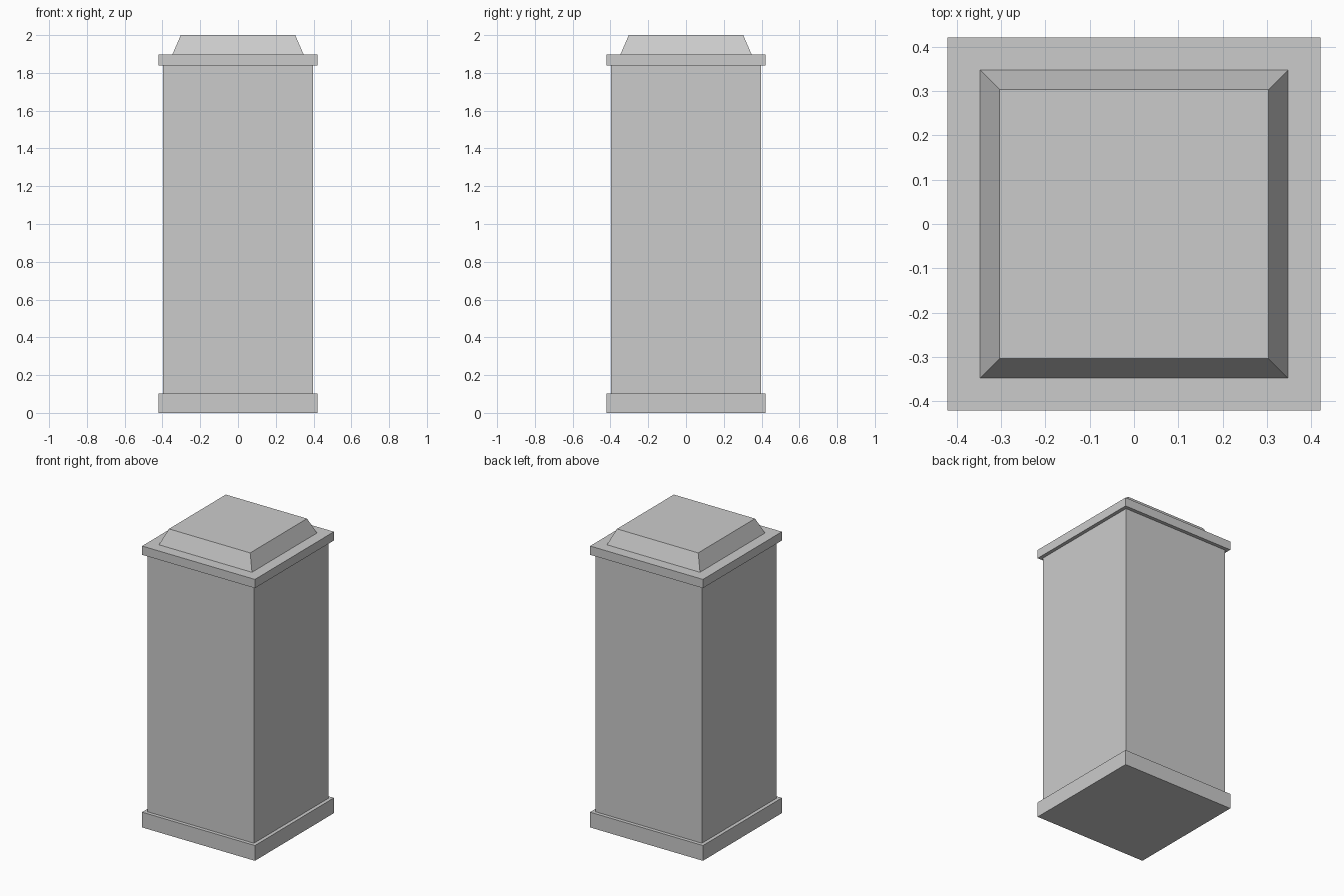
import bpy
import bmesh

if "Cube" in bpy.data.objects:
    bpy.data.objects.remove(bpy.data.objects["Cube"])


def square_block(name, z0, z1, half_bottom, half_top=None):
    """Square block from z0 to z1, tapering if half_top is given."""
    half_top = half_top or half_bottom
    bm = bmesh.new()
    bmesh.ops.create_cube(bm, size=2)
    for v in bm.verts:
        half, z = (half_top, z1) if v.co.z > 0 else (half_bottom, z0)
        v.co = (v.co.x * half, v.co.y * half, z)
    mesh = bpy.data.meshes.new(name)
    bm.to_mesh(mesh)
    bm.free()
    obj = bpy.data.objects.new(name, mesh)
    bpy.context.collection.objects.link(obj)
    return obj


# Foot, shaft, and the ledge around the top
square_block("base_plinth", 0, 0.103, 0.421)
square_block("shaft", 0.103, 1.839, 0.397)
square_block("top_ledge", 1.839, 1.898, 0.421)

# Bevelled cap
square_block("tapered_cap", 1.898, 2.0, 0.347, 0.303)
